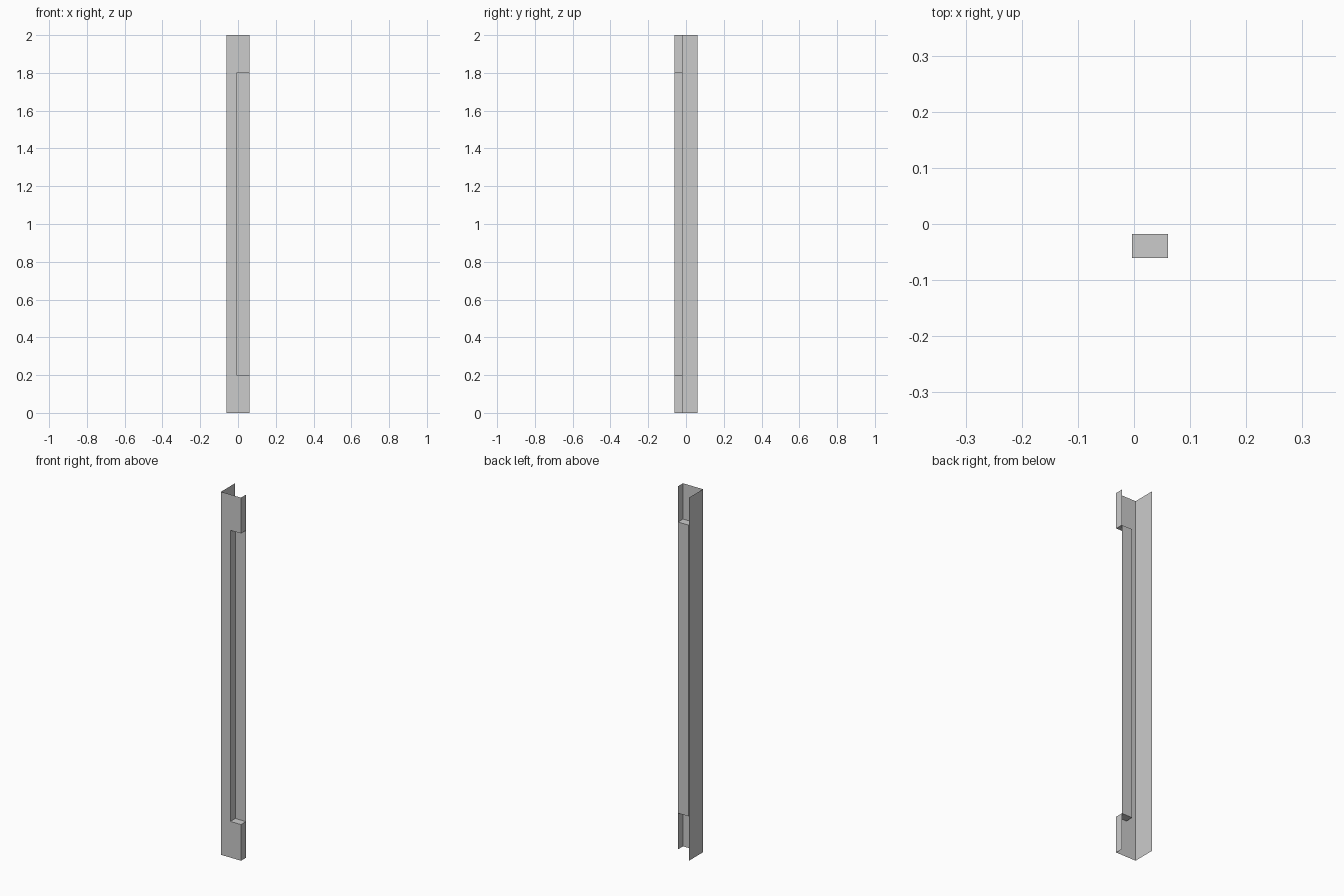
import bpy, bmesh

if "Cube" in bpy.data.objects:
    bpy.data.objects.remove(bpy.data.objects["Cube"])

A = 0.061            # half width of the post
N, B = -0.004, -0.018  # inner corner of the recess (x, y)
Z = [0.0, 0.199, 1.803, 2.0]

# open cross-sections, seen from above, running from back left to right side
end_profile = [(-A, A), (-A, -A), (N, -A), (A, -A), (A, B)]
recess_profile = [(-A, A), (-A, -A), (N, -A), (N, B), (A, B)]

bm = bmesh.new()


def face(points):
    bm.faces.new([bm.verts.new(p) for p in points])


def extrude_profile(profile, z0, z1):
    for (x0, y0), (x1, y1) in zip(profile, profile[1:]):
        face([(x0, y0, z0), (x1, y1, z0), (x1, y1, z1), (x0, y0, z1)])


# folded sheet walls: bottom end, recessed middle, top end
for profile, z0, z1 in zip((end_profile, recess_profile, end_profile), Z, Z[1:]):
    extrude_profile(profile, z0, z1)

# recess floor (facing up) and ceiling (facing down)
ledge = [(N, -A), (A, -A), (A, B), (N, B)]
face([(x, y, Z[1]) for x, y in ledge])
face([(x, y, Z[2]) for x, y in reversed(ledge)])

# weld seams and merge flat neighbours
bmesh.ops.remove_doubles(bm, verts=bm.verts[:], dist=1e-5)
bmesh.ops.dissolve_limit(bm, angle_limit=0.02, verts=bm.verts[:], edges=bm.edges[:])

mesh = bpy.data.meshes.new("corner_post")
bm.to_mesh(mesh)
bm.free()
post = bpy.data.objects.new("corner_post", mesh)
bpy.context.collection.objects.link(post)
